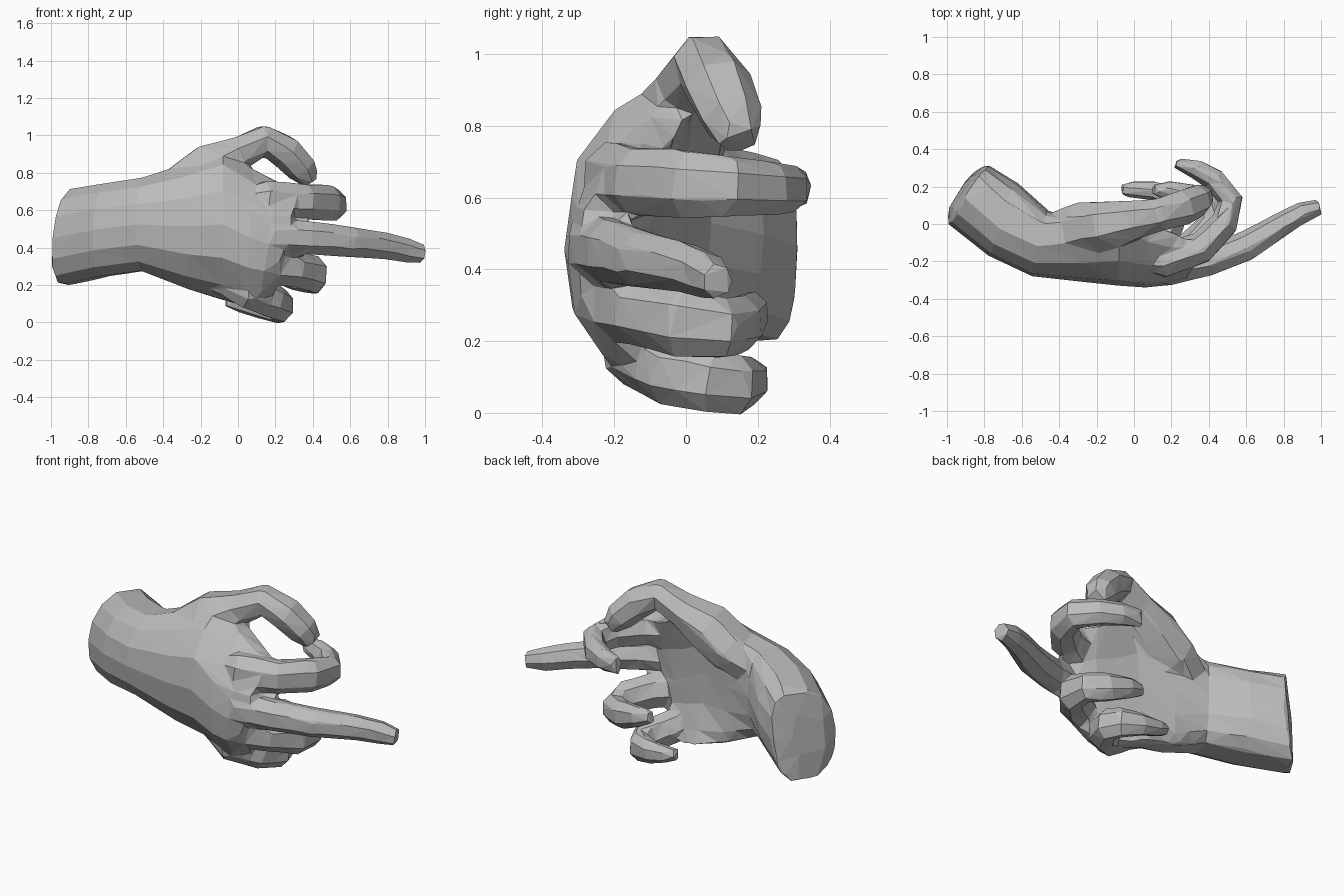
import bpy, bmesh, math
from mathutils import Vector

cube = bpy.data.objects.get("Cube")
if cube:
    bpy.data.objects.remove(cube, do_unlink=True)

grey = bpy.data.materials.new("plain grey")
grey.use_nodes = True
colour = (0.5, 0.5, 0.5, 1)
grey.diffuse_color = colour
grey.node_tree.nodes["Principled BSDF"].inputs["Base Color"].default_value = colour

hand_bm = bmesh.new()


def loft(rings):
    """Skin a list of equal rings into a closed solid of the hand."""
    loops = [[hand_bm.verts.new(p) for p in ring] for ring in rings]
    n = len(loops[0])
    faces = [hand_bm.faces.new(loops[0]), hand_bm.faces.new(loops[-1])]
    for a, b in zip(loops, loops[1:]):
        for i in range(n):
            j = (i + 1) % n
            faces.append(hand_bm.faces.new((a[i], a[j], b[j], b[i])))
    bmesh.ops.recalc_face_normals(hand_bm, faces=faces)


def digit(path, ref=(0, 0, 1), sides=7):
    """Tapered tube: each path point is x, y, z, half thickness, half width."""
    pts = [Vector(p[:3]) for p in path]
    rings = []
    for k, p in enumerate(path):
        t = (pts[min(k + 1, len(pts) - 1)] - pts[max(k - 1, 0)]).normalized()
        side = t.cross(Vector(ref)).normalized()
        up = side.cross(t)
        angles = [math.tau * (i + 0.5) / sides for i in range(sides)]
        rings.append([pts[k] + side * p[3] * math.cos(a) + up * p[4] * math.sin(a)
                      for a in angles])
    loft(rings)


# Wrist and palm: x, y low, y high, z low, z high, x slant by y, x slant by z, edge curl
sections = [
    (-.93, .08, .25, .32, .60, .65, .10, .00),
    (-.89, .00, .32, .19, .72, .65, .10, .05),
    (-.70, -.17, .22, .24, .75, .40, .05, .03),
    (-.50, -.28, .07, .27, .78, .25, .00, .06),
    (-.27, -.31, .01, .17, .86, .00, .00, .13),
    (-.08, -.33, -.05, .11, .94, .00, .00, .21),
    (.06, -.34, -.08, .08, .83, .00, .05, .18),
    (.16, -.33, -.10, .08, .76, .00, .15, .15),
    (.26, -.30, -.14, .15, .72, .00, .25, .10),
]
rings = []
for x, y0, y1, z0, z1, slant_y, slant_z, curl in sections:
    ring = []
    for i in range(14):
        a = math.tau * i / 14
        c, s = math.cos(a), math.sin(a)
        fullness = 0.6 if c < 0 else 0.8
        dy = (y1 - y0) / 2 * math.copysign(abs(c) ** fullness, c)
        dz = (z1 - z0) / 2 * s
        ring.append((x + slant_y * dy + slant_z * dz,
                     (y0 + y1) / 2 + dy + curl * abs(s) ** 3, (z0 + z1) / 2 + dz))
    rings.append(ring)
loft(rings)

# Thumb, arched over to meet the index finger
digit([
    (-.46, -.04, .64, .08, .09), (-.29, -.03, .73, .135, .15),
    (-.15, -.01, .83, .14, .14), (.00, .02, .905, .095, .11),
    (.14, .05, .975, .09, .09), (.26, .09, .91, .095, .10),
    (.345, .13, .82, .085, .09), (.39, .15, .755, .05, .06)], (0, 1, 0))

# Index finger
digit([
    (-.04, -.18, .64, .04, .05), (.16, -.20, .655, .095, .11),
    (.36, -.13, .645, .09, .10), (.485, .00, .64, .08, .10),
    (.52, .13, .63, .07, .09), (.43, .24, .625, .065, .08),
    (.33, .295, .625, .055, .07), (.22, .325, .625, .03, .055)])

# Middle finger, stretched out
digit([
    (-.04, -.22, .47, .04, .05), (.18, -.25, .46, .09, .10),
    (.40, -.20, .45, .085, .095), (.60, -.12, .43, .085, .085),
    (.78, -.01, .41, .07, .075), (.90, .06, .385, .06, .07),
    (.995, .09, .365, .045, .05)])

# Ring finger
digit([
    (-.07, -.20, .31, .04, .05), (.13, -.22, .30, .09, .10),
    (.30, -.13, .285, .09, .10), (.41, -.01, .255, .08, .105),
    (.41, .10, .235, .07, .09), (.31, .155, .25, .065, .085),
    (.19, .18, .28, .055, .065), (.10, .18, .30, .03, .04)])

# Little finger
digit([
    (-.12, -.12, .21, .04, .05), (.05, -.15, .17, .09, .10),
    (.18, -.04, .115, .085, .10), (.235, .07, .09, .07, .095),
    (.21, .14, .08, .065, .09), (.10, .18, .09, .055, .07),
    (.00, .185, .105, .05, .05), (-.07, .18, .12, .03, .035)])

mesh = bpy.data.meshes.new("hand")
hand_bm.to_mesh(mesh)
hand_bm.free()
mesh.materials.append(grey)
hand = bpy.data.objects.new("hand", mesh)
bpy.context.collection.objects.link(hand)

# Fuse the solids into one skin, soften the joints, then reduce to coarse facets
fuse = hand.modifiers.new("fuse", 'REMESH')
fuse.mode = 'VOXEL'
fuse.voxel_size = 0.016
soften = hand.modifiers.new("soften", 'SMOOTH')
soften.factor = 0.5
soften.iterations = 4
facets = hand.modifiers.new("facets", 'DECIMATE')
facets.ratio = 0.021
